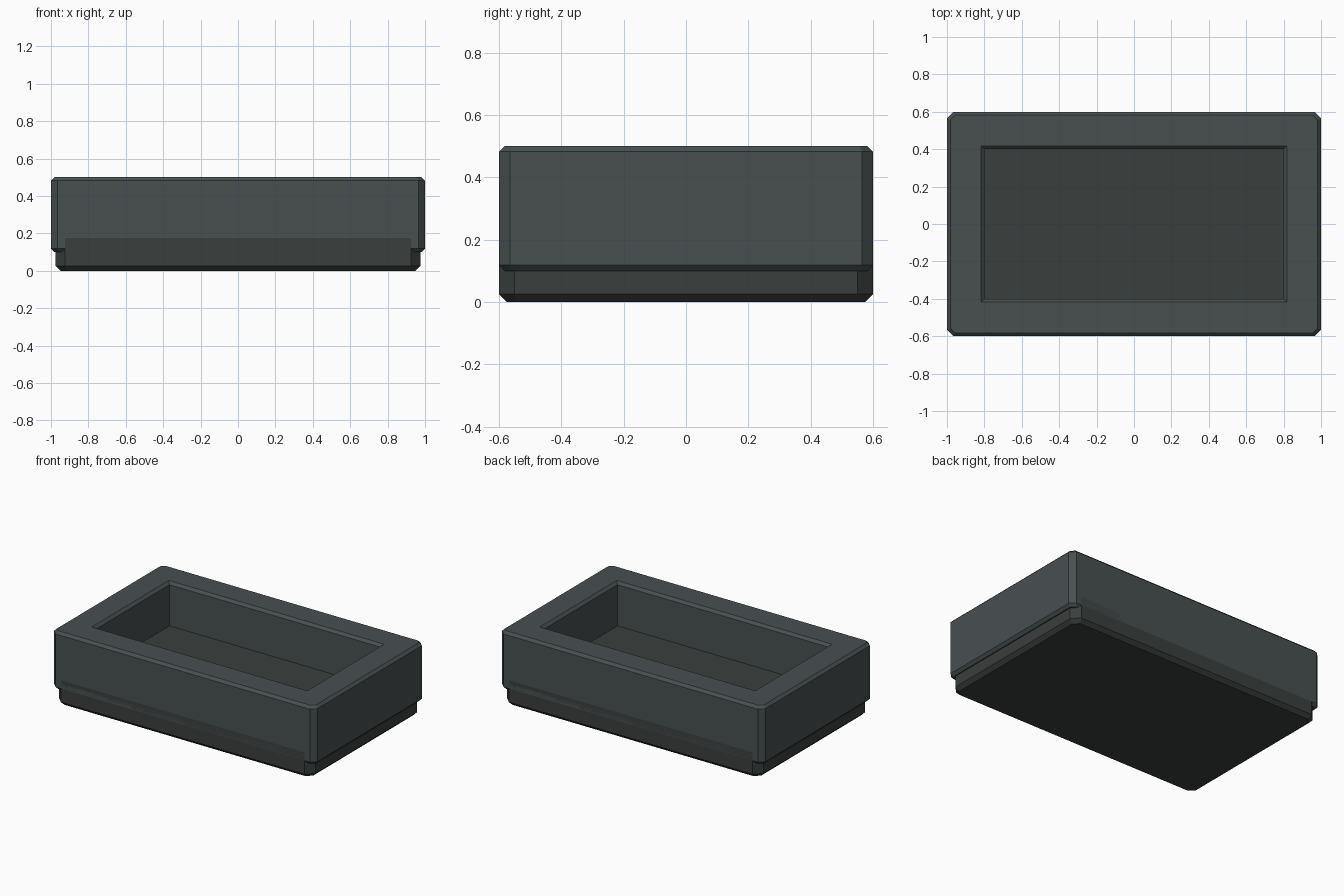
import bpy, bmesh

if "Cube" in bpy.data.objects:
    bpy.data.objects.remove(bpy.data.objects["Cube"])

def material(name, rgb):
    m = bpy.data.materials.new(name)
    m.diffuse_color = (*rgb, 1)
    m.use_nodes = True
    m.node_tree.nodes["Principled BSDF"].inputs["Base Color"].default_value = m.diffuse_color
    return m

def ring(bm, hx, hy, z, cut=0.0):
    """Counter-clockwise rectangle; a cut above zero clips each corner."""
    pts = []
    for sx, sy in ((1, -1), (1, 1), (-1, 1), (-1, -1)):
        if cut:
            pair = [(sx * (hx - cut), sy * hy), (sx * hx, sy * (hy - cut))]
            pts += pair if sx * sy < 0 else pair[::-1]
        else:
            pts.append((sx * hx, sy * hy))
    return [bm.verts.new((x, y, z)) for x, y in pts]

def loft(bm, rings):
    for a, b in zip(rings, rings[1:]):
        n = len(a)
        for i in range(n):
            j = (i + 1) % n
            bm.faces.new((a[i], a[j], b[j], b[i]))

def rim(bm, outer, inner):
    """Flat face joining a clipped outer ring to a square inner ring."""
    for i in range(4):
        a, b, c = outer[2 * i], outer[2 * i + 1], outer[(2 * i + 2) % 8]
        bm.faces.new((a, b, inner[i]))
        bm.faces.new((b, c, inner[(i + 1) % 4], inner[i]))

def chamfered_rings(bm, hx, hy, z0, z1, c, cut):
    small = cut - 0.586 * c
    return [ring(bm, hx - c, hy - c, z0, small), ring(bm, hx, hy, z0 + c, cut),
            ring(bm, hx, hy, z1 - c, cut), ring(bm, hx - c, hy - c, z1, small)]

def finish(bm, name, mat):
    bmesh.ops.recalc_face_normals(bm, faces=bm.faces[:])
    me = bpy.data.meshes.new(name)
    bm.to_mesh(me)
    bm.free()
    me.materials.append(mat)
    ob = bpy.data.objects.new(name, me)
    bpy.context.collection.objects.link(ob)
    return ob

# Base slab, whose top is the floor of the tray
bm = bmesh.new()
rings = chamfered_rings(bm, 0.975, 0.6, 0.0, 0.2, 0.025, 0.05)
loft(bm, rings)
bm.faces.new(rings[0][::-1])
bm.faces.new(rings[-1])
finish(bm, "base_slab", material("dark_base", (0.042, 0.049, 0.047)))

# Wall frame with chamfered edges inside and out
bm = bmesh.new()
c = 0.018
outer = chamfered_rings(bm, 1.0, 0.6, 0.1, 0.5, c, 0.035)
inner = [ring(bm, 0.8 + d, 0.4 + d, z)
         for d, z in ((c, 0.1), (0, 0.1 + c), (0, 0.5 - c), (c, 0.5))]
loft(bm, outer)
loft(bm, inner)
rim(bm, outer[-1], inner[-1])
rim(bm, outer[0], inner[0])
finish(bm, "wall_frame", material("slate_wall", (0.065, 0.08, 0.081)))
